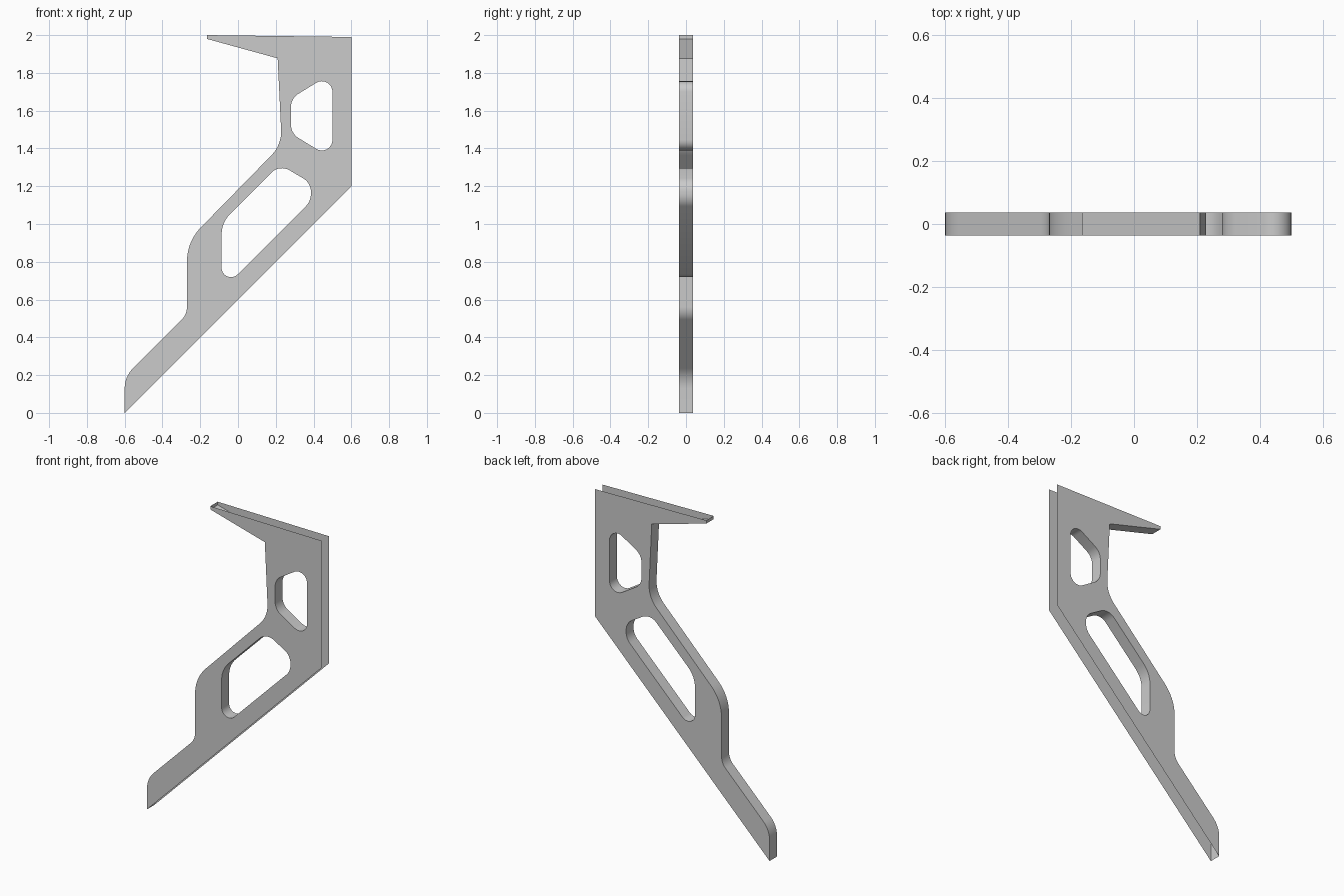
import bpy, bmesh, math
from mathutils import Vector
from mathutils.geometry import tessellate_polygon

if "Cube" in bpy.data.objects:
    bpy.data.objects.remove(bpy.data.objects["Cube"])

HALF = 0.0365   # half thickness of the bracket
STEPS = 8       # segments in each rounded corner


def rounded(points, closed):
    """Corner list (x, z, tangent length) -> points with circular corner arcs."""
    out = []
    n = len(points)
    for i, (x, z, t) in enumerate(points):
        p = Vector((x, z))
        if t == 0 or (not closed and i in (0, n - 1)):
            out.append(p)
            continue
        u = (Vector(points[i - 1][:2]) - p).normalized()
        v = (Vector(points[(i + 1) % n][:2]) - p).normalized()
        a, b = p + u * t, p + v * t
        w = math.cos((math.pi - u.angle(v)) / 2)
        for k in range(STEPS + 1):
            s = k / STEPS
            c0, c1, c2 = (1 - s) ** 2, 2 * s * (1 - s) * w, s * s
            out.append((a * c0 + p * c1 + b * c2) / (c0 + c1 + c2))
    return out


# Walled edge: arm tip, arm underside, stepped front down to the foot
walled = rounded([(-0.165, 2.0, 0), (-0.165, 1.98, 0), (0.21, 1.877, 0),
                  (0.232, 1.42, 0.078), (-0.27, 0.907, 0.103),
                  (-0.27, 0.522, 0.04), (-0.6, 0.192, 0.062),
                  (-0.6, 0.0, 0)], False)
# Remaining edges (diagonal, back and top) are open
outline = walled + [Vector((0.6, 1.2)), Vector((0.6, 1.99))]

# Openings
upper_hole = rounded([(0.28, 1.665, 0.047), (0.5, 1.80, 0.1),
                      (0.5, 1.345, 0.1), (0.28, 1.48, 0.047)], True)
lower_hole = rounded([(-0.087, 1.008, 0.066), (0.22, 1.315, 0.06),
                      (0.386, 1.218, 0.047), (0.386, 1.121, 0.038),
                      (-0.087, 0.648, 0.12)], True)

bm = bmesh.new()
loops = [outline, upper_hole, lower_hole]
flat = [p for loop in loops for p in loop]
front = [bm.verts.new((p.x, -HALF, p.y)) for p in flat]
back = [bm.verts.new((p.x, HALF, p.y)) for p in flat]

# Two thin side plates
tris = tessellate_polygon([[Vector((p.x, p.y, 0)) for p in loop] for loop in loops])
for tri in tris:
    a, b, c = (flat[i] for i in tri)
    if (b - a).cross(c - a) < 0:
        tri = tri[::-1]
    bm.faces.new([front[i] for i in tri])
    bm.faces.new([back[i] for i in reversed(tri)])


# Walls joining the plates
def wall(i, j):
    bm.faces.new((front[i], back[i], back[j], front[j]))


for i in range(len(walled) - 1):
    wall(i, i + 1)
start = len(outline)
for hole in (upper_hole, lower_hole):
    n = len(hole)
    for k in range(n):
        wall(start + k, start + (k + 1) % n)
    start += n

bmesh.ops.recalc_face_normals(bm, faces=bm.faces)
bmesh.ops.dissolve_degenerate(bm, dist=1e-5, edges=bm.edges)
mesh = bpy.data.meshes.new("bracket_shell")
bm.to_mesh(mesh)
bm.free()
bracket = bpy.data.objects.new("bracket_shell", mesh)
bpy.context.collection.objects.link(bracket)
bpy.context.view_layer.objects.active = bracket
bracket.select_set(True)
bpy.ops.object.shade_smooth_by_angle(angle=math.radians(30))
